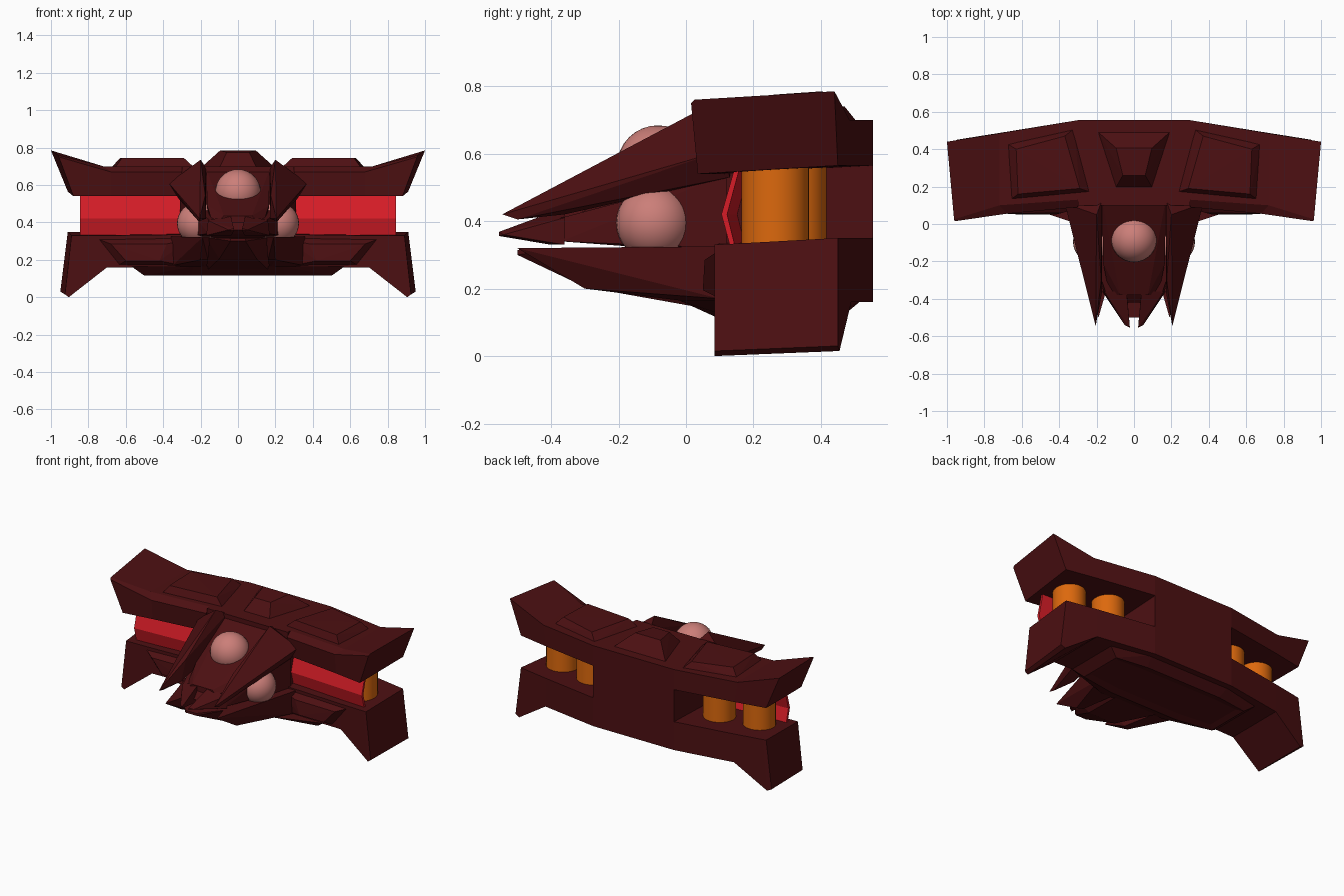
import bpy, bmesh
from math import radians

if "Cube" in bpy.data.objects:
    bpy.data.objects.remove(bpy.data.objects["Cube"])


def material(name, rgb):
    m = bpy.data.materials.new(name)
    m.diffuse_color = (*rgb, 1)
    m.use_nodes = True
    m.node_tree.nodes["Principled BSDF"].inputs["Base Color"].default_value = m.diffuse_color
    return m


MAROON = material("maroon", (0.073, 0.005, 0.006))
RED = material("red", (0.68, 0.012, 0.02))
ORANGE = material("orange", (0.72, 0.14, 0.004))
PINK = material("pink", (0.6, 0.21, 0.19))


def finish(bm, name, mat):
    bmesh.ops.recalc_face_normals(bm, faces=bm.faces)
    me = bpy.data.meshes.new(name)
    bm.to_mesh(me)
    bm.free()
    me.materials.append(mat)
    ob = bpy.data.objects.new(name, me)
    bpy.context.collection.objects.link(ob)
    return ob


def flip(pts):
    return [(-x, y, z) for x, y, z in pts]


def hull(name, pts, mat=MAROON, recess=None):
    """Faceted convex solid around a few corner points, optionally hollowed below."""
    bm = bmesh.new()
    for p in pts:
        bm.verts.new(p)
    out = bmesh.ops.convex_hull(bm, input=bm.verts)
    junk = {g for g in out["geom_interior"] + out["geom_unused"]
            if isinstance(g, bmesh.types.BMVert)}
    bmesh.ops.delete(bm, geom=list(junk), context='VERTS')
    bmesh.ops.dissolve_limit(bm, angle_limit=radians(1), verts=bm.verts, edges=bm.edges)
    if recess:
        bmesh.ops.recalc_face_normals(bm, faces=bm.faces)
        floor = min(bm.faces, key=lambda f: f.calc_center_median().z)
        bmesh.ops.inset_region(bm, faces=[floor], thickness=recess)
        bmesh.ops.translate(bm, verts=floor.verts, vec=(0, 0, recess / 4))
    return finish(bm, name, mat)


def symmetric(name, pts, mat=MAROON, recess=None):
    return hull(name, pts + flip(pts), mat, recess)


def pair(name, pts, mat=MAROON):
    hull("right_" + name, pts, mat)
    hull("left_" + name, flip(pts), mat)


def loft(name, sections, mat=MAROON):
    bm = bmesh.new()
    rings = [[bm.verts.new(p) for p in s] for s in sections]
    n = len(rings[0])
    for a, b in zip(rings, rings[1:]):
        for i in range(n):
            j = (i + 1) % n
            bm.faces.new((a[i], a[j], b[j], b[i]))
    bm.faces.new(rings[0])
    bm.faces.new(rings[-1])
    return finish(bm, name, mat)


# Upper and lower wings: sections run around the wing from the front edge
upper = [
    [(.30, .11, .54), (.30, .09, .67), (.30, .13, .70), (.30, .555, .70), (.30, .555, .565)],
    [(.68, .065, .54), (.68, .055, .67), (.72, .10, .70), (.72, .485, .70), (.70, .49, .565)],
    [(.88, .035, .54), (.958, .015, .75), (.962, .025, .76), (1.0, .44, .785), (.91, .45, .565)],
]
lower = [
    [(.30, .10, .16), (.30, .10, .335), (.30, .555, .35), (.30, .555, .16)],
    [(.70, .09, .16), (.70, .09, .33), (.70, .49, .35), (.70, .49, .16)],
    [(.905, .085, .0), (.87, .085, .33), (.89, .455, .35), (.92, .455, .015)],
    [(.925, .085, .015), (.89, .085, .33), (.91, .45, .35), (.95, .45, .03)],
]
for label, stations in (("upper_wing", upper), ("lower_wing", lower)):
    loft("right_" + label, stations)
    loft("left_" + label, [flip(s) for s in stations])

# Central block joining the wings
symmetric("central_block", [(.30, y, z) for y in (.10, .555) for z in (.16, .70)])

# Raised panels on top of the hull
pair("top_panel", [(.68, .43, .69), (.32, .51, .69), (.23, .17, .69), (.66, .13, .69),
                   (.63, .40, .745), (.37, .47, .74), (.29, .19, .745), (.62, .16, .745)])
symmetric("top_center_panel", [(.19, .49, .70), (.10, .19, .69),
                               (.095, .405, .785), (.06, .26, .775)])

# Framed panels on the lower front
pair("lower_front_panel", [(.76, .10, .315), (.25, .10, .315), (.30, .10, .17), (.64, .10, .17),
                           (.68, .055, .285), (.38, .06, .285), (.42, .05, .195), (.60, .05, .195)])

# Belly plate with a shallow recess underneath
symmetric("belly_plate", [(.57, .09, .165), (.57, .46, .165), (.30, .52, .165), (.24, -.02, .165),
                          (.50, .13, .115), (.50, .43, .115), (.28, .46, .115), (.25, .09, .115)],
          recess=.05)

# Upper prongs, sweeping down to sharp tips
pair("upper_prong", [(.17, .13, .69), (.20, .05, .735), (.37, .11, .61), (.32, .13, .53),
                     (.17, .13, .53), (.205, -.545, .42), (.21, -.50, .405), (.17, -.36, .42),
                     (.175, -.30, .545)])

# Lower prongs
pair("lower_prong", [(.36, .10, .325), (.35, .10, .17), (.17, .10, .325), (.17, .10, .15),
                     (.19, -.50, .32), (.15, -.36, .32), (.20, -.30, .20), (.16, -.28, .20)])

# Sloping cockpit deck between the prongs
symmetric("cockpit_deck", [(.17, .13, .685), (.17, .13, .45), (.165, -.21, .49),
                           (.15, -.21, .40), (.075, -.38, .435), (.13, -.38, .38)])

# Middle body that carries the side domes
symmetric("middle_body", [(.31, .12, .32), (.31, .12, .54), (.21, -.10, .32), (.20, -.10, .48),
                          (.16, -.37, .34), (.15, -.37, .41), (.08, -.42, .36)])

# Split beak and lower jaw
pair("beak", [(.17, -.36, .33), (.16, -.36, .41), (.04, -.36, .44), (.035, -.40, .33),
              (.035, -.50, .385), (.022, -.555, .368), (.022, -.555, .356), (.05, -.54, .36)])
symmetric("lower_jaw", [(.18, .12, .32), (.18, .12, .13), (.17, -.36, .32),
                        (.04, -.50, .315), (.04, -.50, .30), (.10, -.30, .205)])

# Red shields between the wings: thin sheets bent along their middle
shield = [(.142, .55), (.105, .42), (.132, .32), (.147, .32), (.122, .42), (.157, .55)]
for side, s in (("right", 1), ("left", -1)):
    loft(side + "_red_shield", [[(s * .29, y + .03, z) for y, z in shield],
                                [(s * .845, y, z) for y, z in shield]], RED)


def smooth(ob, name, mat):
    ob.name = name
    ob.data.materials.append(mat)
    bpy.ops.object.shade_smooth_by_angle(angle=radians(35))


for side, s in (("right", 1), ("left", -1)):
    # Orange power cells in the side bays
    for label, x, y in (("outer", .73, .265), ("inner", .47, .316)):
        bpy.ops.mesh.primitive_cylinder_add(vertices=32, radius=.10, depth=.25,
                                            location=(s * x, y, .45))
        smooth(bpy.context.object, f"{side}_{label}_cell", ORANGE)
    # Side domes
    bpy.ops.mesh.primitive_uv_sphere_add(segments=32, ring_count=16, radius=.112,
                                         location=(s * .214, -.095, .395))
    smooth(bpy.context.object, side + "_dome", PINK)

# Top dome
bpy.ops.mesh.primitive_uv_sphere_add(segments=32, ring_count=16, radius=.122,
                                     location=(0, -.083, .562))
smooth(bpy.context.object, "top_dome", PINK)
